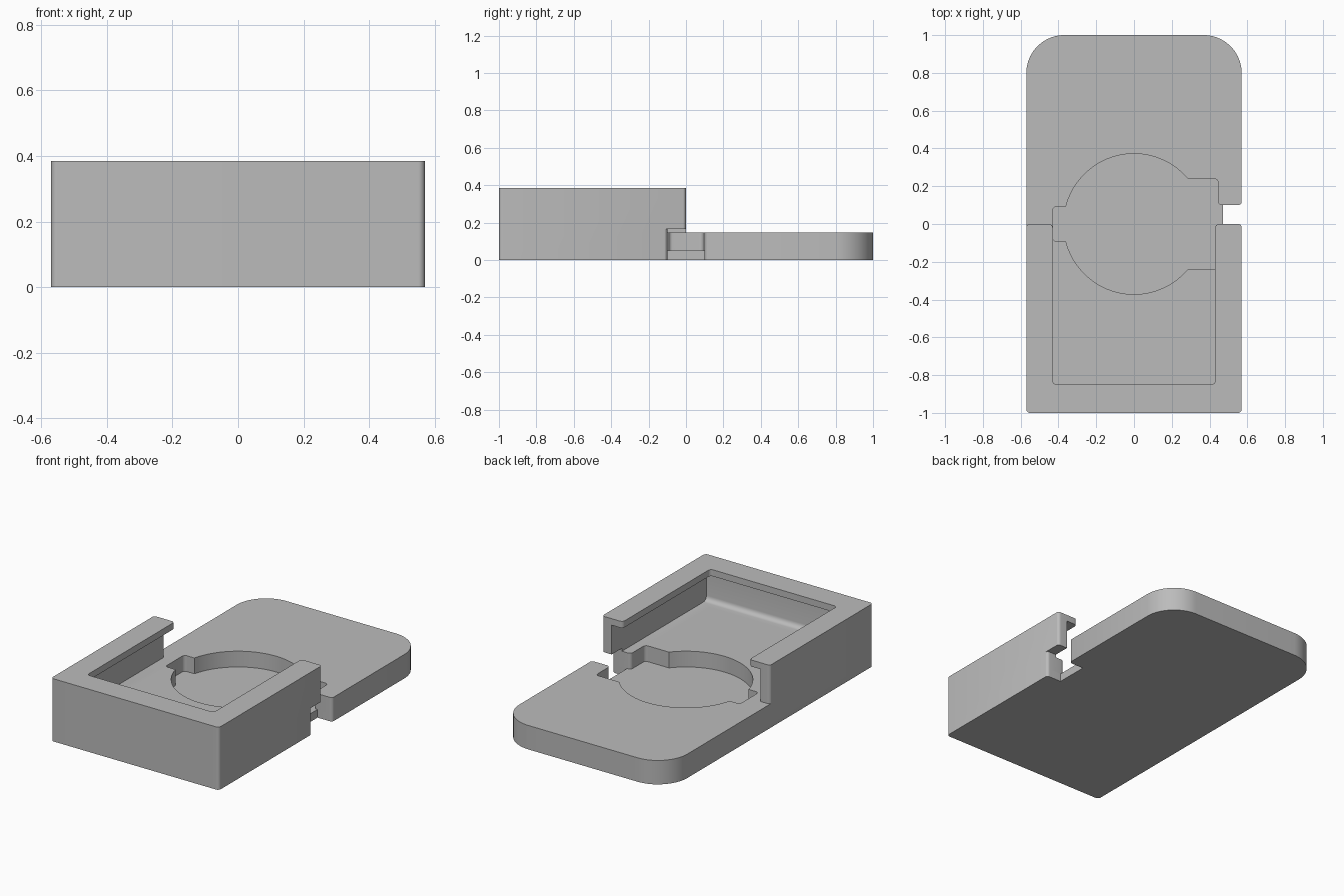
import bpy, bmesh, math
from mathutils import Vector

cube = bpy.data.objects.get("Cube")
if cube:
    bpy.data.objects.remove(cube, do_unlink=True)

grey = bpy.data.materials.new("light grey plastic")
grey.use_nodes = True
COLOUR = (0.5, 0.5, 0.5, 1)
grey.diffuse_color = COLOUR
grey.node_tree.nodes["Principled BSDF"].inputs["Base Color"].default_value = COLOUR

# Main sizes
HALF_W, HEIGHT, DECK, FLOOR = 0.57, 0.385, 0.147, 0.05
OUT = HALF_W + 0.001
SMALL = 0.02


def rounded(points, steps=6):
    """Turn (x, y, radius) corners into an outline with arcs."""
    outline = []
    for i, (x, y, r) in enumerate(points):
        p = Vector((x, y))
        if r == 0:
            outline.append(p)
            continue
        a = (Vector(points[i - 1][:2]) - p).normalized()
        b = (Vector(points[(i + 1) % len(points)][:2]) - p).normalized()
        half = a.angle(b) / 2
        centre = p + (a + b).normalized() * (r / math.sin(half))
        start = p + a * (r / math.tan(half)) - centre
        end = p + b * (r / math.tan(half)) - centre
        for k in range(steps + 1):
            outline.append(centre + start.lerp(end, k / steps).normalized() * r)
    return outline


def prism(name, outline, z0, z1):
    """Closed solid between two heights."""
    bm = bmesh.new()
    low = [bm.verts.new((p[0], p[1], z0)) for p in outline]
    high = [bm.verts.new((p[0], p[1], z1)) for p in outline]
    bm.faces.new(low)
    bm.faces.new(high)
    for i in range(len(low)):
        bm.faces.new((low[i - 1], low[i], high[i], high[i - 1]))
    bmesh.ops.recalc_face_normals(bm, faces=bm.faces[:])
    mesh = bpy.data.meshes.new(name)
    bm.to_mesh(mesh)
    bm.free()
    mesh.materials.append(grey)
    obj = bpy.data.objects.new(name, mesh)
    bpy.context.collection.objects.link(obj)
    return obj


def mirrored(half, axis):
    """Append the reflection of a half outline, in reverse order."""
    flip = (-1, 1) if axis == "x" else (1, -1)
    return half + [(x * flip[0], y * flip[1], r) for x, y, r in reversed(half)]


# Solid block with large back corners and small front corners
body = prism("dock_body", rounded(mirrored(
    [(HALF_W, -1, SMALL), (HALF_W, 1, 0.2)], "x"), 12), 0, HEIGHT)

# Space above the rear deck together with the opening inside the lip
opening = prism("opening_cutter", rounded(mirrored(
    [(0.43, -0.85, SMALL), (0.43, 0, SMALL), (OUT, 0, SMALL),
     (OUT, -0.1, 0), (0.8, -0.1, 0), (0.8, 1.2, 0)], "x")), DECK, 0.5)

# Wider pocket below the lip, with a fillet along the front of its floor
pocket = prism("pocket_cutter", [(-0.505, -0.92), (0.505, -0.92), (0.505, 0.2), (-0.505, 0.2)],
               DECK, 0.345)
bm = bmesh.new()
bm.from_mesh(pocket.data)
edge = [e for e in bm.edges if all(v.co.z < 0.2 and v.co.y < -0.9 for v in e.verts)]
bmesh.ops.bevel(bm, geom=edge, offset=0.03, segments=5, profile=0.5, affect="EDGES")
bm.to_mesh(pocket.data)
bm.free()

# Round recess with a small slot on one side and a wide slot joined to the side notch
R = 0.372
a0, a1 = math.asin(0.24 / R), math.pi - math.asin(0.092 / R)
arc = [(R * math.cos(a0 + (a1 - a0) * k / 40), R * math.sin(a0 + (a1 - a0) * k / 40), 0)
       for k in range(41)]
notch = [(0.8, 0.14, 0), (OUT, 0.14, 0), (OUT, 0.1, SMALL)]
recess = prism("recess_cutter", rounded(mirrored(
    notch + [(0.445, 0.1, SMALL), (0.445, 0.24, SMALL)] + arc + [(-0.43, 0.092, SMALL)],
    "y")), FLOOR, 0.165)

# Side notch through the floor
side = prism("notch_cutter", rounded(mirrored(notch + [(0.47, 0.1, 0)], "y")), -0.1, 0.1)

# Carve the body
bpy.context.view_layer.objects.active = body
body.select_set(True)
for cutter in (opening, pocket, recess, side):
    mod = body.modifiers.new(cutter.name, "BOOLEAN")
    mod.operation, mod.solver, mod.object = "DIFFERENCE", "EXACT", cutter
    bpy.ops.object.modifier_apply(modifier=mod.name)
    bpy.data.objects.remove(cutter, do_unlink=True)

bpy.ops.object.select_all(action="DESELECT")
body.select_set(True)
bpy.ops.object.shade_smooth_by_angle(angle=math.radians(30))
